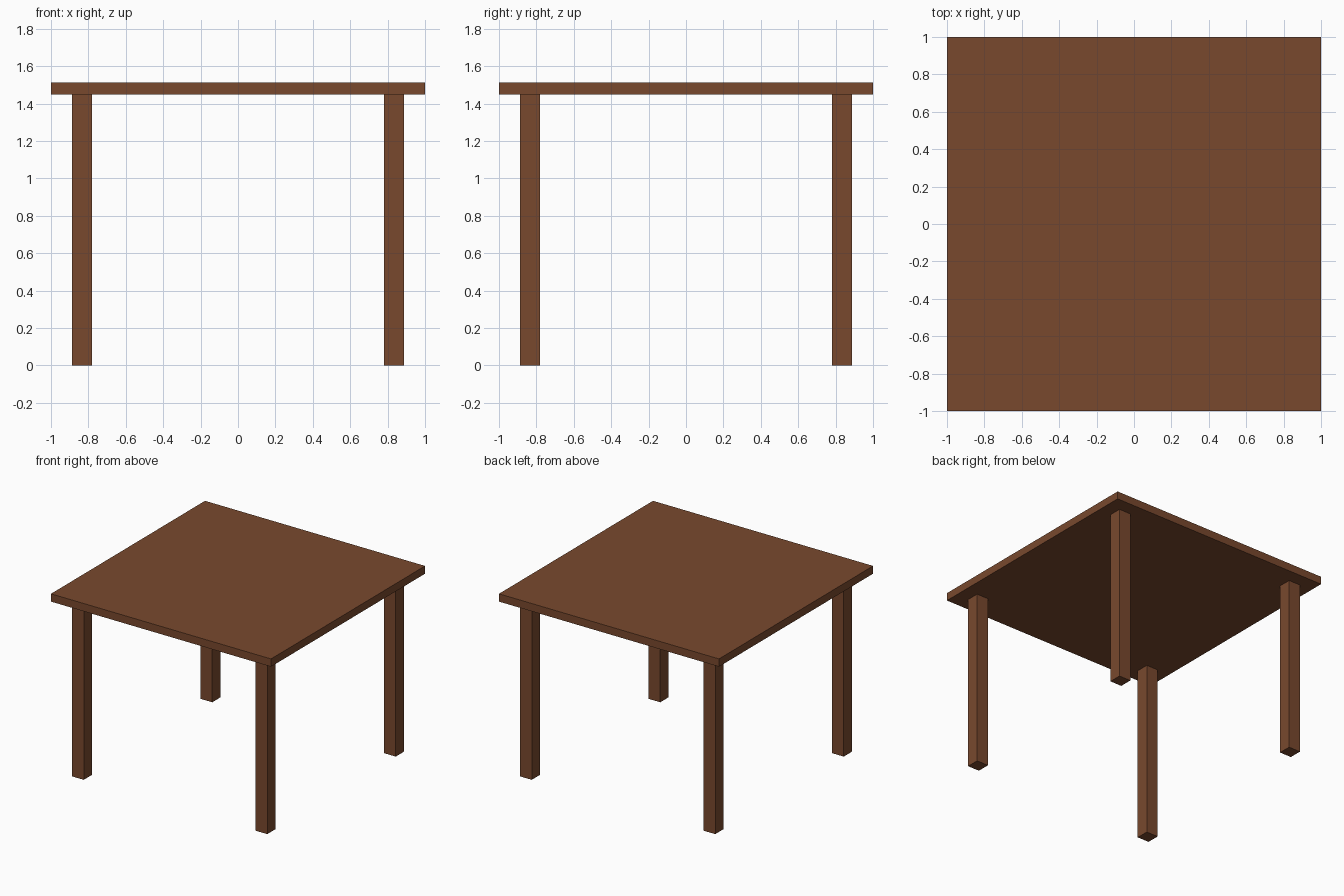
import bpy

if "Cube" in bpy.data.objects:
    bpy.data.objects.remove(bpy.data.objects["Cube"])

wood = bpy.data.materials.new("brown wood")
wood.diffuse_color = (0.19, 0.066, 0.027, 1.0)
wood.use_nodes = True
wood.node_tree.nodes["Principled BSDF"].inputs["Base Color"].default_value = wood.diffuse_color

TOP_Z, UNDERSIDE_Z = 1.513, 1.449
LEG_WIDTH, LEG_OFFSET = 0.106, 0.834


def box(name, x, y, z_low, z_high, width):
    """Square upright box between two heights."""
    bpy.ops.mesh.primitive_cube_add(size=1, location=(x, y, (z_low + z_high) / 2))
    obj = bpy.context.object
    obj.name = name
    obj.scale = (width, width, z_high - z_low)
    bpy.ops.object.transform_apply(location=False, rotation=False, scale=True)
    obj.data.materials.append(wood)
    return obj


# Table top
box("table_top", 0, 0, UNDERSIDE_Z, TOP_Z, 2.0)

# Four legs, front faces -y
for depth, sy in (("front", -1), ("back", 1)):
    for side, sx in (("left", -1), ("right", 1)):
        box(f"{depth}_{side}_leg", sx * LEG_OFFSET, sy * LEG_OFFSET, 0, UNDERSIDE_Z, LEG_WIDTH)
